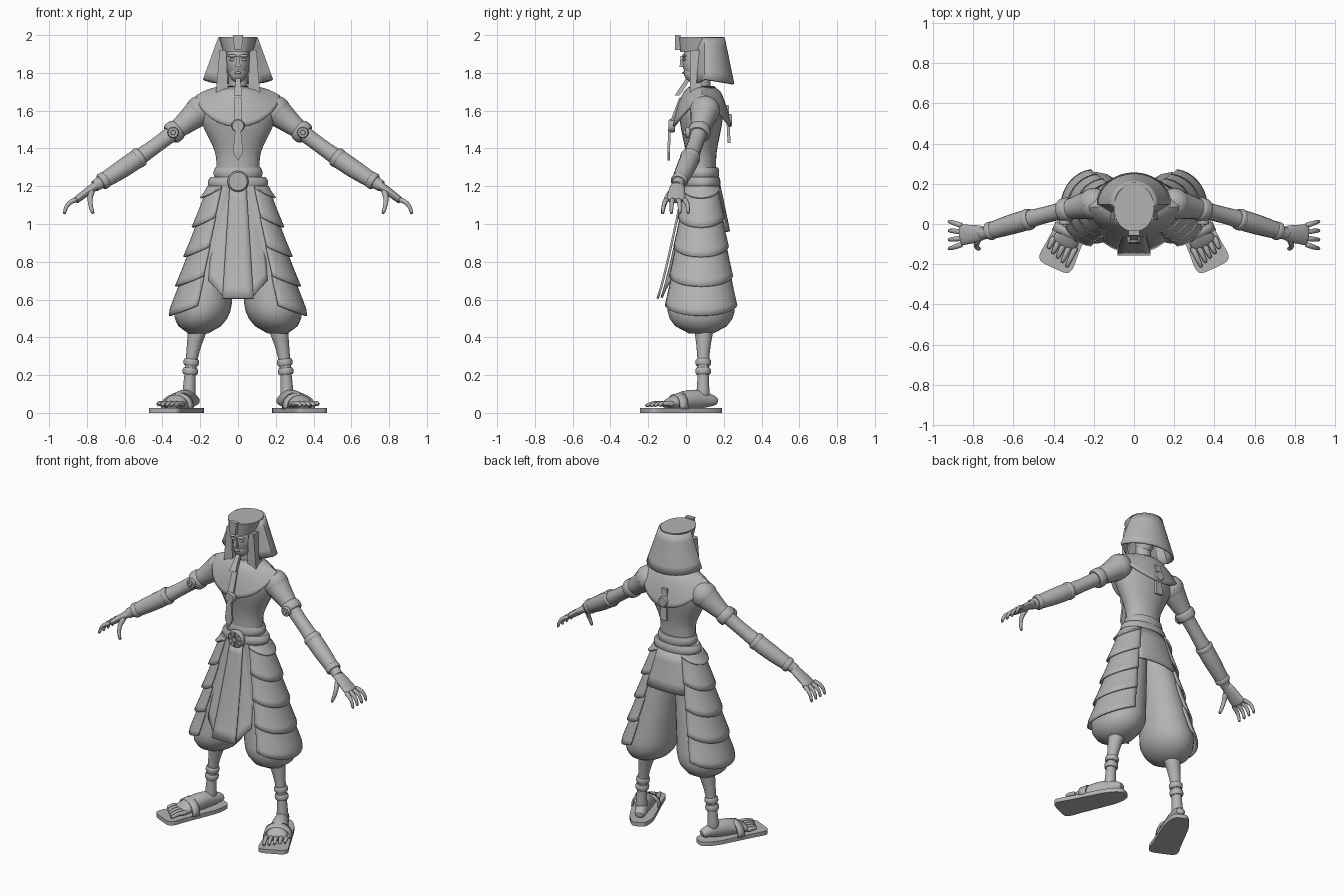
import bpy, bmesh
from math import sin, cos, pi, radians, copysign
from mathutils import Vector, Matrix

cube = bpy.data.objects.get("Cube")
if cube:
    bpy.data.objects.remove(cube)

GREY = (.45, .45, .45, 1)
clay = bpy.data.materials.new("plain_grey")
clay.use_nodes = True
clay.diffuse_color = GREY
clay.node_tree.nodes["Principled BSDF"].inputs["Base Color"].default_value = GREY


def lerp(start, end, t):
    return start + (end - start) * t


def taper(start, end):
    return lambda t: (lerp(start, end, t), lerp(start, end, t))


def bend(start, control, end):
    """Path that curves from start to end, drawn towards the control point."""
    start, control, end = Vector(start), Vector(control), Vector(end)
    return lambda t: lerp(lerp(start, control, t), lerp(control, end, t), t)


def finish(name, bm, mirror=False, smooth=False, thickness=0, matrix=None):
    bmesh.ops.recalc_face_normals(bm, faces=bm.faces)
    if matrix:
        bm.transform(matrix)
    mesh = bpy.data.meshes.new(name)
    bm.to_mesh(mesh)
    bm.free()
    mesh.materials.append(clay)
    mesh.shade_smooth()
    mesh.set_sharp_from_angle(angle=radians(40))
    part = bpy.data.objects.new(name, mesh)
    bpy.context.collection.objects.link(part)
    if thickness:
        shell = part.modifiers.new("thickness", 'SOLIDIFY')
        shell.thickness, shell.offset = thickness, 0
    if smooth:
        part.modifiers.new("smooth", 'SUBSURF').levels = 1
    if mirror:
        part.modifiers.new("mirror", 'MIRROR').use_mirror_merge = False


def skin(name, rings, **options):
    """Join rings of points into a closed body."""
    bm = bmesh.new()
    loops = [[bm.verts.new(point) for point in ring] for ring in rings]
    for low, high in zip(loops, loops[1:]):
        for i in range(len(low)):
            bm.faces.new((low[i - 1], low[i], high[i], high[i - 1]))
    bm.faces.new(loops[0])
    bm.faces.new(loops[-1])
    finish(name, bm, **options)


def body(name, section, steps=10, sides=24, **options):
    """Stack level ellipses; section(t) gives z, centre x, centre y and both radii."""
    rings = []
    for k in range(steps + 1):
        z, cx, cy, rx, ry = section(k / steps)
        turns = [2 * pi * i / sides for i in range(sides)]
        rings.append([(cx + rx * cos(a), cy + ry * sin(a), z) for a in turns])
    skin(name, rings, **options)


def tube(name, path, radius, first=0, last=1, steps=8, sides=12, **options):
    """Sweep an ellipse along a path; radius(t) gives half width and half height."""
    whole = (path(last) - path(first)).normalized()
    side = Vector((0, 1, 0)) if abs(whole.z) > .85 else Vector((0, 0, 1))
    rings = []
    for k in range(steps + 1):
        t = lerp(first, last, k / steps)
        along = (path(t + .01) - path(t - .01)).normalized()
        across = along.cross(side).normalized()
        up = along.cross(across)
        wide, high = radius(t)
        turns = [2 * pi * i / sides for i in range(sides)]
        rings.append([path(t) + across * wide * cos(a) + up * high * sin(a) for a in turns])
    skin(name, rings, **options)


def disc(name, centre, axis, radius, half, **options):
    """Round plate with softened rims."""
    centre, reach = Vector(centre), Vector(axis).normalized() * half
    path = bend(centre - reach, centre, centre + reach)
    tube(name, path, lambda t: (radius * (1 - (2 * t - 1) ** 4 / 7),) * 2, steps=6, sides=20, **options)


def band(name, path, t, radius, half):
    disc(name, path(t), path(t + .02) - path(t), radius, half, mirror=True)


def ball(name, centre, size, **options):
    bm = bmesh.new()
    bmesh.ops.create_uvsphere(bm, u_segments=20, v_segments=12, radius=1)
    bm.transform(Matrix.Translation(centre) @ Matrix.Diagonal((*size, 1)))
    finish(name, bm, **options)


def slab(name, top, bottom, top_half, bottom_half, depth, **options):
    """Tapered block hanging from top to bottom, thickened along y."""
    rings = []
    for (x, y, z), half in ((top, top_half), (bottom, bottom_half)):
        rings.append([(x - half, y, z), (x + half, y, z), (x + half, y + depth, z), (x - half, y + depth, z)])
    skin(name, rings, **options)


def sheet(name, surface, across, down, thickness=.012, **options):
    """Thin curved plate from surface(u, v)."""
    bm = bmesh.new()
    grid = [[bm.verts.new(surface(i / across, j / down)) for i in range(across + 1)] for j in range(down + 1)]
    for upper, lower in zip(grid, grid[1:]):
        for i in range(across):
            bm.faces.new((upper[i], upper[i + 1], lower[i + 1], lower[i]))
    bmesh.ops.remove_doubles(bm, verts=bm.verts, dist=.0001)
    finish(name, bm, thickness=thickness, **options)


# Torso: narrow waist, broad chest, rounded shoulders
def torso(t):
    s = min(max(2 * t - .4, 0), 1)
    swell = s * s * (3 - 2 * s)
    close = cos(max(0, t - .7) * 4.2)
    return lerp(1.24, 1.73, t), 0, .08, lerp(.115, .2, swell) * close, lerp(.08, .115, swell) * close


body("torso", torso, steps=14)
body("neck", lambda t: (1.7 + .1 * t, 0, .08, .05, .05), steps=2)


# Draped collar with pendants in front and behind
def collar(u, v):
    a, spread = 2 * pi * u, v ** .5
    x, y = lerp(.06, .22, spread) * cos(a), lerp(.06, .15, spread) * sin(a)
    return x, .085 + y, 1.725 - v * (.05 + .16 * abs(sin(a)) ** 1.2)


sheet("collar", collar, 48, 8)
slab("pendant_strap", (0, -.02, 1.67), (0, -.07, 1.54), .018, .02, -.015)
disc("pendant_disc", (0, -.075, 1.52), (0, 1, 0), .035, .018)
slab("pendant_blade", (0, -.08, 1.5), (0, -.085, 1.38), .015, .026, -.014)
slab("pendant_point", (0, -.085, 1.38), (0, -.085, 1.335), .026, .002, -.014)
slab("back_pendant", (0, .21, 1.63), (0, .22, 1.43), .02, .024, .016)
disc("back_pendant_disc", (0, .23, 1.55), (0, 1, 0), .032, .014)

# Head and face
ball("head", (0, .07, 1.86), (.066, .09, .11))
ball("jaw", (0, .035, 1.8), (.046, .046, .05))
slab("nose", (0, -.005, 1.89), (0, -.01, 1.83), .006, .014, -.024)
ball("lips", (0, -.01, 1.8), (.02, .01, .007))
ball("eyes", (.03, -.01, 1.87), (.016, .008, .007), mirror=True)
ball("brows", (.03, -.01, 1.89), (.026, .012, .008), mirror=True)
ball("ears", (.07, .07, 1.87), (.015, .02, .035), mirror=True)
slab("beard", (0, 0, 1.77), (0, -.06, 1.68), .012, .022, .025)


# Headdress: flared shell with inturned edges, cap, lappets and crest
def headdress(u, v):
    a = pi * min(max((u - .1) / .8, 0), 1)
    inturn = max(.1 - u, u - .9, 0) * 10
    x = lerp(.1, .18, v) * cos(a) * (1 - .4 * inturn)
    y = .1 + lerp(.1, .15, v) * sin(a) - .04 * inturn
    return x, y, lerp(1.985, 1.765 - .025 * sin(a) - .02 * inturn, v)


sheet("headdress_shell", headdress, 40, 5)
body("headdress_cap", lambda t: (1.91 + .08 * t, 0, .08, .08 + .02 * t, .11 + .01 * t), steps=4)
slab("lappets", (.08, .02, 1.92), (.085, .02, 1.68), .018, .033, .065, mirror=True)
slab("crest", (0, -.03, 2), (0, -.03, 1.92), .028, .018, -.027)

# Arms with bands, bracers and cuffs
arm = bend((.2, .1, 1.6), (.46, .05, 1.38), (.76, -.05, 1.2))


def arm_radius(t):
    r = .03 + .05 * max(0, 1 - 2 * t) ** 1.5 + .015 * max(0, sin(pi * (t - .3) / .7))
    return r, r


def bracer_radius(t):
    return [r + .006 for r in arm_radius(t)]


ball("shoulders", arm(0), (.08, .08, .08), mirror=True)
tube("arms", arm, arm_radius, steps=16, sides=16, mirror=True)
tube("bracers", arm, bracer_radius, first=.58, last=.92, sides=16, mirror=True)
band("elbow_cuffs", arm, .6, .054, .018)
band("wrist_cuffs", arm, .92, .046, .018)
band("arm_bands", arm, .26, .06, .028)
for name, forward, radius in (("arm_band_discs", .06, .03), ("arm_band_studs", .07, .014)):
    disc(name, arm(.27) - Vector((0, forward, 0)), (0, 1, 0), radius, .012, mirror=True)

# Hands
palm = bend(arm(.97), (.8, -.05, 1.17), (.865, -.055, 1.12))
tube("palms", palm, lambda t: (.03 + .025 * t ** .5, .025 - .006 * t), mirror=True, smooth=True)
for i, name in enumerate(("index", "middle", "ring", "little")):
    base = Vector((.85, .03 * i - .1, 1.13))
    fan = .015 * (i - 1.5)
    finger = bend(base, base + Vector((.065, fan, -.01)), base + Vector((.07, fan, -.08)))
    tube(name + "_fingers", finger, taper(.016, .009), steps=5, sides=8, mirror=True, smooth=True)
thumb = bend((.77, -.07, 1.18), (.8, -.12, 1.13), (.765, -.125, 1.05))
tube("thumbs", thumb, taper(.019, .01), steps=5, sides=8, mirror=True, smooth=True)

# Belt and buckle
body("upper_belt", lambda t: (1.24 + .06 * t, 0, .085, .12 + .01 * sin(pi * t), .085 + .006 * sin(pi * t)))
body("lower_belt", lambda t: (1.185 + .065 * t, 0, .085, .145 + .015 * sin(pi * t), .09 + .008 * sin(pi * t)))
disc("buckle", (0, -.015, 1.225), (0, 1, 0), .056, .018)
for i in range(4):
    turn = Matrix.Translation((0, -.032, 1.225)) @ Matrix.Rotation(i * pi / 4, 4, 'Y')
    slab("buckle_spoke", (0, 0, .042), (0, 0, -.042), .004, .004, -.008, matrix=turn)


# Baggy trousers, gathered below the knee
def trouser(t):
    close = (1 - .9 * max(0, 5 * t - 4) ** 2) ** .5
    return lerp(1.2, .42, t), .07 + .14 * t, .08, (.085 + .08 * t) * close, (.085 + .115 * t) * close


body("trousers", trouser, steps=20, sides=20, mirror=True)

# Overlapping scale tiers down the outside of each leg
for k in range(5):
    hem = .08 + .2 * k

    def tier(u, v):
        s = 2 * u - 1
        z, cx, cy, rx, ry = trouser(lerp(max(0, hem - .28), hem - .07 * s * s, v))
        flare = .003 + .022 * v ** 1.5
        return cx + (rx + flare) * cos(1.4 * s), cy + (ry + flare / 2) * sin(1.4 * s), z

    sheet("scale_tier", tier, 18, 6, thickness=.01, mirror=True)


# Front apron panels and back flap
def apron_y(z):
    return -.145 + .14 * min(1, (z - .6) / .6) ** .85


def side_panel(u, v):
    z = lerp(1.19, lerp(.61, .7, u), v)
    return lerp(.035, .115, u) + .04 * v, apron_y(z) + .012 + .02 * u * u, z


def centre_panel(u, v):
    z = lerp(1.19, .605, v)
    return (2 * u - 1) * lerp(.045, .083, v), apron_y(z) - .008, z


def back_flap(u, v):
    s = 2 * u - 1
    return s * lerp(.1, .135, v), lerp(.178, .228, v) - .02 * s * s, lerp(1.2, .96, v)


sheet("apron_sides", side_panel, 6, 10, mirror=True)
sheet("apron_centre", centre_panel, 4, 10)
sheet("back_flap", back_flap, 10, 4)

# Lower legs and ankle rings
shin = bend((.21, .095, .46), (.26, .09, .27), (.26, .09, .07))
tube("shins", shin, lambda t: (.03 + .07 * (t - .62) ** 2,) * 2, sides=16, mirror=True, smooth=True)
for t in (.5, .62):
    band("ankle_rings", shin, t, .041, .018)

# Feet and sandals, built straight and turned outward
splay = Matrix.Translation((.26, .085, 0)) @ Matrix.Rotation(radians(25), 4, 'Z')
turned = dict(mirror=True, matrix=splay)


def sole(z):
    def square(value):
        return copysign(abs(value) ** .4, value)
    turns = [2 * pi * i / 40 for i in range(40)]
    return [((.08 - .03 * sin(a)) * square(cos(a)), .22 * square(sin(a)) - .115, z) for a in turns]


skin("sandal_soles", [sole(0), sole(.026)], **turned)
foot = bend((0, .09, .06), (0, -.06, .09), (0, -.22, .04))
tube("feet", foot, lambda t: (.03 + .04 * t, .02 + .035 * sin(pi * t)), sides=16, smooth=True, **turned)
for i in range(5):
    x = .03 * i - .058
    toe = bend((x, -.19, .045), (x, -.26, .06), (x, .012 * i - .305, .035))
    tube("toe", toe, taper(.017, .01), steps=5, sides=8, smooth=True, **turned)


def strap(u, v):
    a = pi * u
    return .08 * cos(a), -.12 - .045 * v, .02 + (.083 - .01 * v) * sin(a) ** .7


sheet("sandal_straps", strap, 16, 2, **turned)
